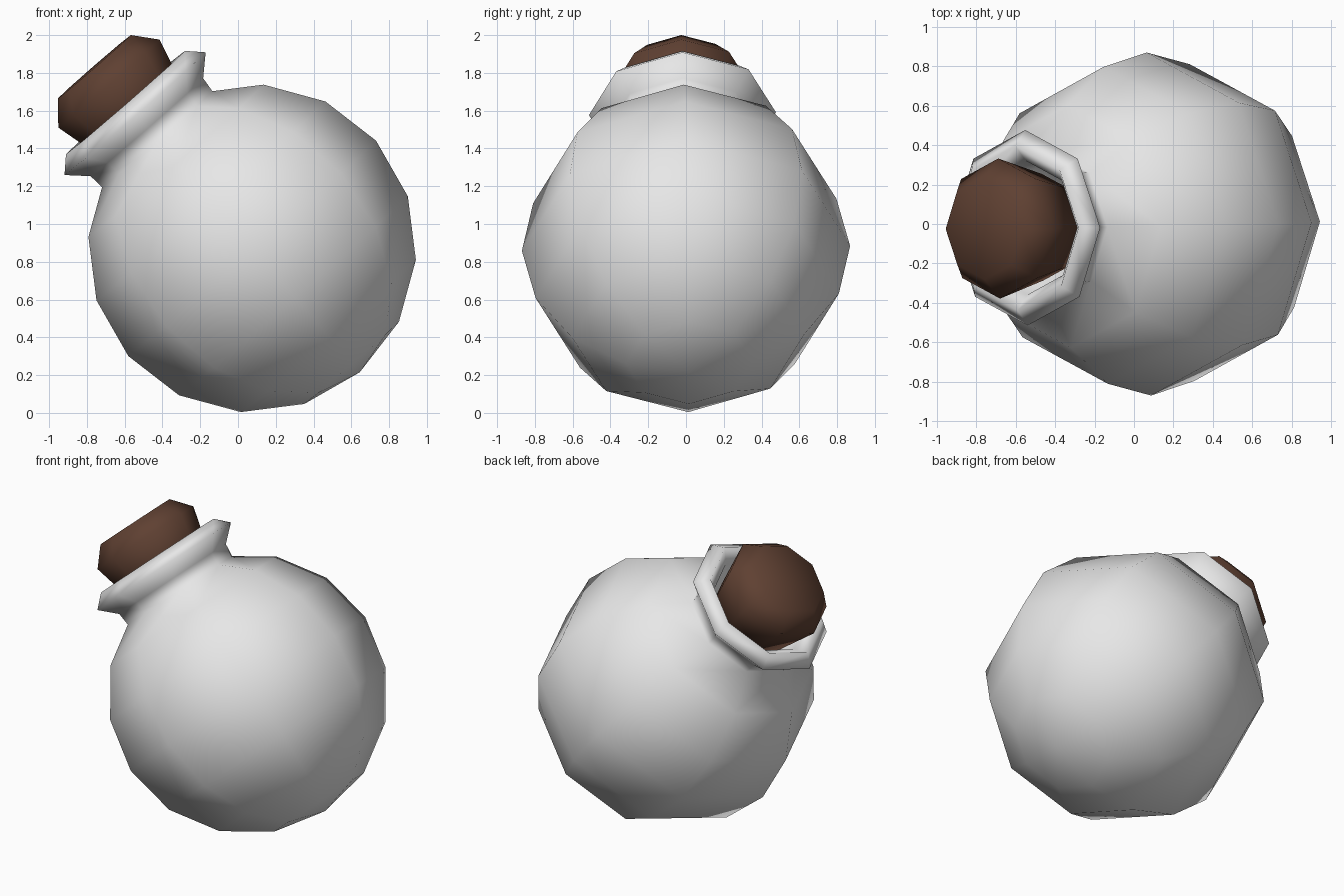
import bpy, math
from mathutils import Matrix

if "Cube" in bpy.data.objects:
    bpy.data.objects.remove(bpy.data.objects["Cube"])

SEG = 8
R = 0.869
# Flask frame: tilted toward -x, with a very slight lean toward the front
FRAME = (Matrix.Translation((0.075, 0, 0.871))
         @ Matrix.Rotation(math.radians(-41), 4, 'Y')
         @ Matrix.Rotation(0.02, 4, 'X'))


def material(name, rgb):
    m = bpy.data.materials.new(name)
    m.diffuse_color = (*rgb, 1)
    m.use_nodes = True
    m.node_tree.nodes["Principled BSDF"].inputs["Base Color"].default_value = m.diffuse_color
    return m


def lathe(name, profile, mat):
    """Spin (radius, height) points, bottom to top, round the tilted axis."""
    verts, faces, rings = [], [], []
    for r, t in profile:
        n = 1 if r < 1e-5 else SEG
        rings.append([len(verts) + i for i in range(n)])
        for i in range(n):
            a = 2 * math.pi * i / SEG
            verts.append(FRAME @ Matrix.Translation((r * math.cos(a), r * math.sin(a), t)).translation)
    for lo, hi in zip(rings, rings[1:]):
        for i in range(SEG):
            j = (i + 1) % SEG
            if len(lo) == 1:
                faces.append((lo[0], hi[j], hi[i]))
            elif len(hi) == 1:
                faces.append((lo[i], lo[j], hi[0]))
            else:
                faces.append((lo[i], lo[j], hi[j], hi[i]))
    me = bpy.data.meshes.new(name)
    me.from_pydata(verts, [], faces)
    me.materials.append(mat)
    me.shade_smooth()
    ob = bpy.data.objects.new(name, me)
    bpy.context.collection.objects.link(ob)
    return ob


glass = material("pale_glass", (0.8, 0.8, 0.8))
brown = material("brown_cork", (0.115, 0.052, 0.032))

# Round flask body, neck, flared lip and inside of the neck
body = [(0, -R)]
body += [(R * math.sin(math.radians(a)), R * math.cos(math.radians(a)))
         for a in (157.5, 135, 112.5, 90, 67.5, 45)]
body += [(0.387, 0.766), (0.395, 0.85), (0.495, 0.945), (0.417, 1.023),
         (0.34, 0.945), (0.32, 0.80), (0, 0.78)]
lathe("flask", body, glass)

# Tapered stopper with a chamfered top
lathe("stopper", [(0, 0.82), (0.27, 0.82), (0.355, 1.156), (0.256, 1.274), (0, 1.274)], brown)
